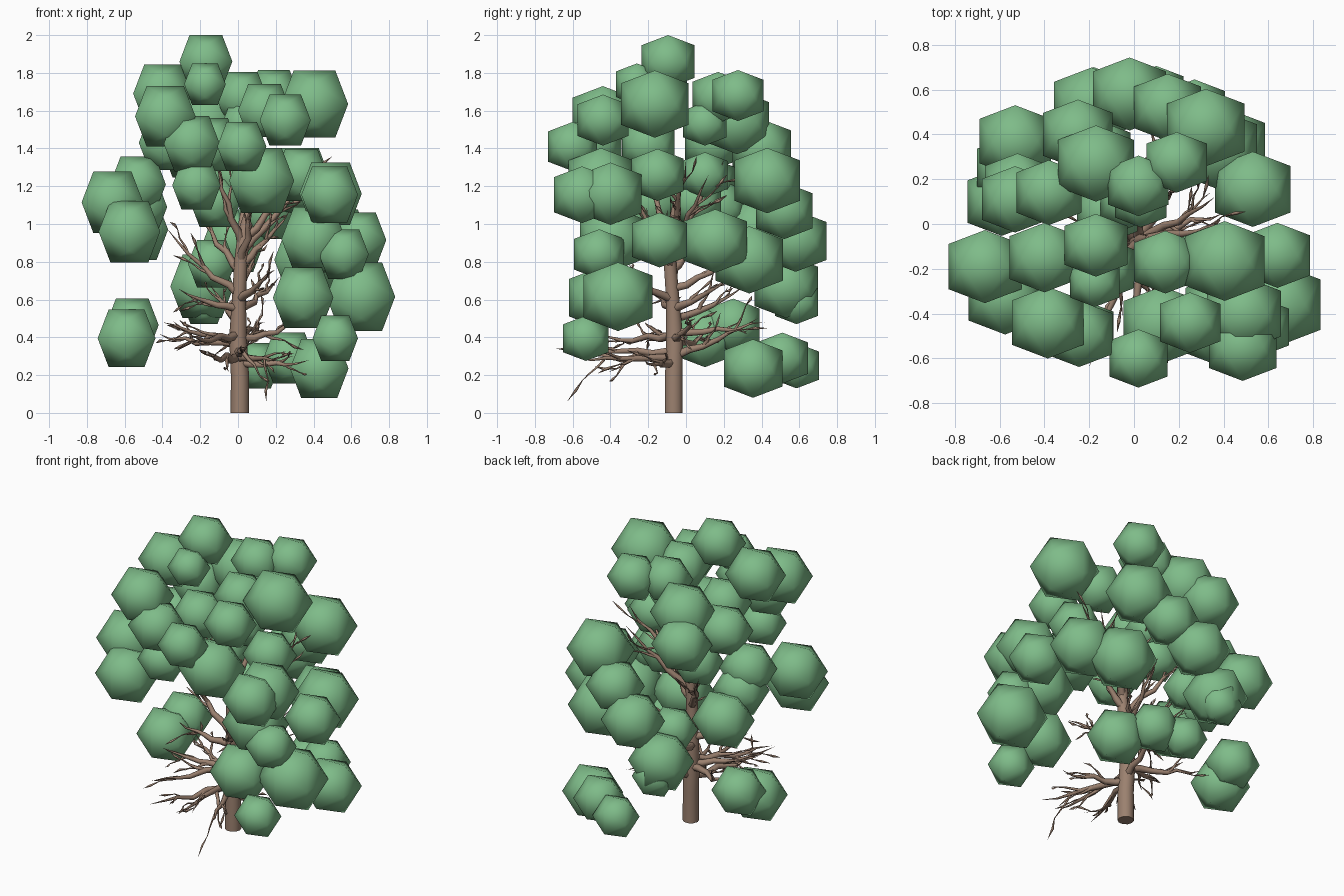
import bpy
import bmesh
import random
from itertools import product
from mathutils import Vector

random.seed(4)

default_cube = bpy.data.objects.get("Cube")
if default_cube:
    bpy.data.objects.remove(default_cube, do_unlink=True)


def make_material(name, colour):
    material = bpy.data.materials.new(name)
    material.use_nodes = True
    material.diffuse_color = colour
    material.node_tree.nodes["Principled BSDF"].inputs["Base Color"].default_value = colour
    return material


leaf_green = make_material("leaf_green", (0.21, 0.50, 0.25, 1))
bark_brown = make_material("bark_brown", (0.33, 0.22, 0.16, 1))


# Foliage clump: a smooth-shaded icosahedron of unit half extent
def make_clump_mesh():
    bm = bmesh.new()
    short = 0.618
    for a, b in product((-1, 1), repeat=2):
        bm.verts.new((a * short, 0, b))
        bm.verts.new((a, b * short, 0))
        bm.verts.new((0, a, b * short))
    bmesh.ops.convex_hull(bm, input=bm.verts)
    bmesh.ops.recalc_face_normals(bm, faces=bm.faces)
    for face in bm.faces:
        face.smooth = True
    mesh = bpy.data.meshes.new("foliage_clump")
    bm.to_mesh(mesh)
    bm.free()
    mesh.materials.append(leaf_green)
    return mesh


clump_mesh = make_clump_mesh()


def place_clumps(tier, clumps):
    for x, y, z, size in clumps:
        clump = bpy.data.objects.new(tier + "_foliage", clump_mesh)
        clump.location = (x, y, z)
        clump.scale = (size, size, size)
        bpy.context.collection.objects.link(clump)


# Each clump: x, y, z, half extent
place_clumps("crown", [
    (-.17, -.095, 1.86, .14), (-.175, -.26, 1.74, .11), (-.4, -.15, 1.69, .155),
    (-.385, -.44, 1.57, .16), (.25, -.44, 1.55, .135), (.405, -.165, 1.635, .178),
    (.14, -.17, 1.6, .14), (.02, .17, 1.67, .135), (.19, .275, 1.68, .135),
    (.03, .1, 1.53, .115), (-.17, .27, 1.54, .17), (-.25, .4, 1.4, .155),
    (-.245, -.49, 1.425, .148), (.02, -.6, 1.41, .13), (-.38, .14, 1.43, .145),
    (-.14, -.2, 1.42, .14),
])
place_clumps("middle", [
    (-.22, -.47, 1.205, .128), (.125, -.45, 1.23, .172), (.335, -.15, 1.26, .138),
    (-.03, .1, 1.26, .12), (.32, .43, 1.23, .173), (.485, -.55, 1.155, .15),
    (.49, -.4, 1.16, .165), (-.665, -.19, 1.115, .163), (-.53, .11, 1.21, .148),
    (-.52, .17, 1.09, .145),
    (-.575, -.33, .96, .163), (-.53, .37, .97, .16), (-.12, .05, 1.12, .135),
    (.15, .52, 1.07, .15), (-.02, .58, .91, .163), (.53, .155, .91, .168),
    (.64, -.14, .915, .145), (.4, -.39, .92, .17), (.37, .335, .81, .178),
])
place_clumps("lower", [
    (.56, -.46, .84, .132), (.345, -.46, .61, .16), (.65, -.36, .615, .182),
    (.515, -.53, .395, .12), (.43, .355, .235, .155), (.27, .51, .29, .135),
    (.1, .585, .25, .12), (-.59, .1, .395, .153), (-.56, .25, .465, .14),
    (-.19, .53, .67, .168), (-.14, .33, .79, .125), (-.18, .585, .585, .115),
])


# Tapered bark strands, drawn as bevelled polylines
def strand_object(name, strands, roundness):
    curve = bpy.data.curves.new(name, "CURVE")
    curve.dimensions = "3D"
    curve.bevel_depth = 1.0
    curve.bevel_resolution = roundness
    curve.use_fill_caps = True
    curve.materials.append(bark_brown)
    for points, radii in strands:
        spline = curve.splines.new("POLY")
        spline.points.add(len(points) - 1)
        spline.use_smooth = True
        for control, point, radius in zip(spline.points, points, radii):
            control.co = (*point, 1)
            control.radius = radius
    obj = bpy.data.objects.new(name, curve)
    bpy.context.collection.objects.link(obj)


def jitter(amount):
    return Vector([random.uniform(-amount, amount) for axis in range(3)])


def bent_path(start, tip, radius, steps, wobble, sag):
    """Path from start to tip with random kinks and an upward sweep."""
    points, radii = [], []
    for i in range(steps + 1):
        t = i / steps
        point = start.lerp(tip, t)
        point.z -= sag * t * (1 - t)
        if 0 < i < steps:
            point += jitter(wobble)
        points.append(point)
        radii.append(radius * (1 - t) ** 0.8 + 0.002 * (1 - t))
    return points, radii


# Trunk
trunk_path = [Vector(p) for p in (
    (.01, -.065, 0), (.01, -.065, .2), (.0, -.06, .4), (.005, -.07, .6),
    (.015, -.085, .8), (.03, -.075, .95), (.06, -.06, 1.12))]
strand_object("trunk", [(trunk_path, (.049, .048, .047, .037, .035, .032, .008))], 3)


def trunk_point(height):
    for low, high in zip(trunk_path, trunk_path[1:]):
        if height <= high.z:
            return low.lerp(high, (height - low.z) / (high.z - low.z))
    return trunk_path[-1].copy()


# Main limbs: height on the trunk, then the tip
limb_tips = [
    (.27, (.38, -.22, .28)), (.3, (-.2, -.64, .32)), (.33, (.02, -.68, .34)),
    (.29, (.22, -.6, .3)), (.3, (.1, .38, .5)), (.38, (-.4, -.22, .48)),
    (.4, (.4, .05, .5)), (.36, (-.42, .12, .42)), (.43, (.14, .42, .48)),
    (.42, (-.28, -.5, .4)), (.5, (-.15, .32, .68)), (.55, (.22, .22, .72)),
    (.55, (-.32, -.17, .66)), (.6, (.2, -.38, .76)), (.62, (-.38, -.05, .98)),
    (.66, (.1, .32, .88)), (.75, (-.22, .18, 1.08)), (.78, (.28, -.1, 1.08)),
    (.8, (.1, -.3, 1.2)), (.85, (.36, .12, 1.26)), (.88, (-.13, -.22, 1.36)),
    (.9, (.02, .2, 1.34)), (.92, (.42, .0, 1.34)),
]

limbs, twigs, shoots = [], [], []
for height, tip in limb_tips:
    start, tip = trunk_point(height), Vector(tip)
    path, radii = bent_path(start, tip, .023, 6, .014, .07)
    limbs.append((path, radii))
    length = (tip - start).length
    # Side twigs leave each limb in its outer part and keep its heading
    for i in (2, 3, 4):
        heading = (path[i + 1] - path[i]).normalized()
        reach = (heading + jitter(.6)).normalized() * length * random.uniform(.24, .4)
        twig, sizes = bent_path(path[i], path[i] + reach, radii[i] * .6, 4, .009, .0)
        twigs.append((twig, sizes))
        # Each twig carries one fine shoot that swells before its pointed end
        end = twig[3] + (reach.normalized() + jitter(.6)) * .085
        middle = twig[3].lerp(end, .55) + jitter(.008)
        shoots.append(((twig[3], middle, end), (.002, .008, .0003)))

strand_object("limbs", limbs, 1)
strand_object("twigs", twigs, 1)
strand_object("shoots", shoots, 0)
